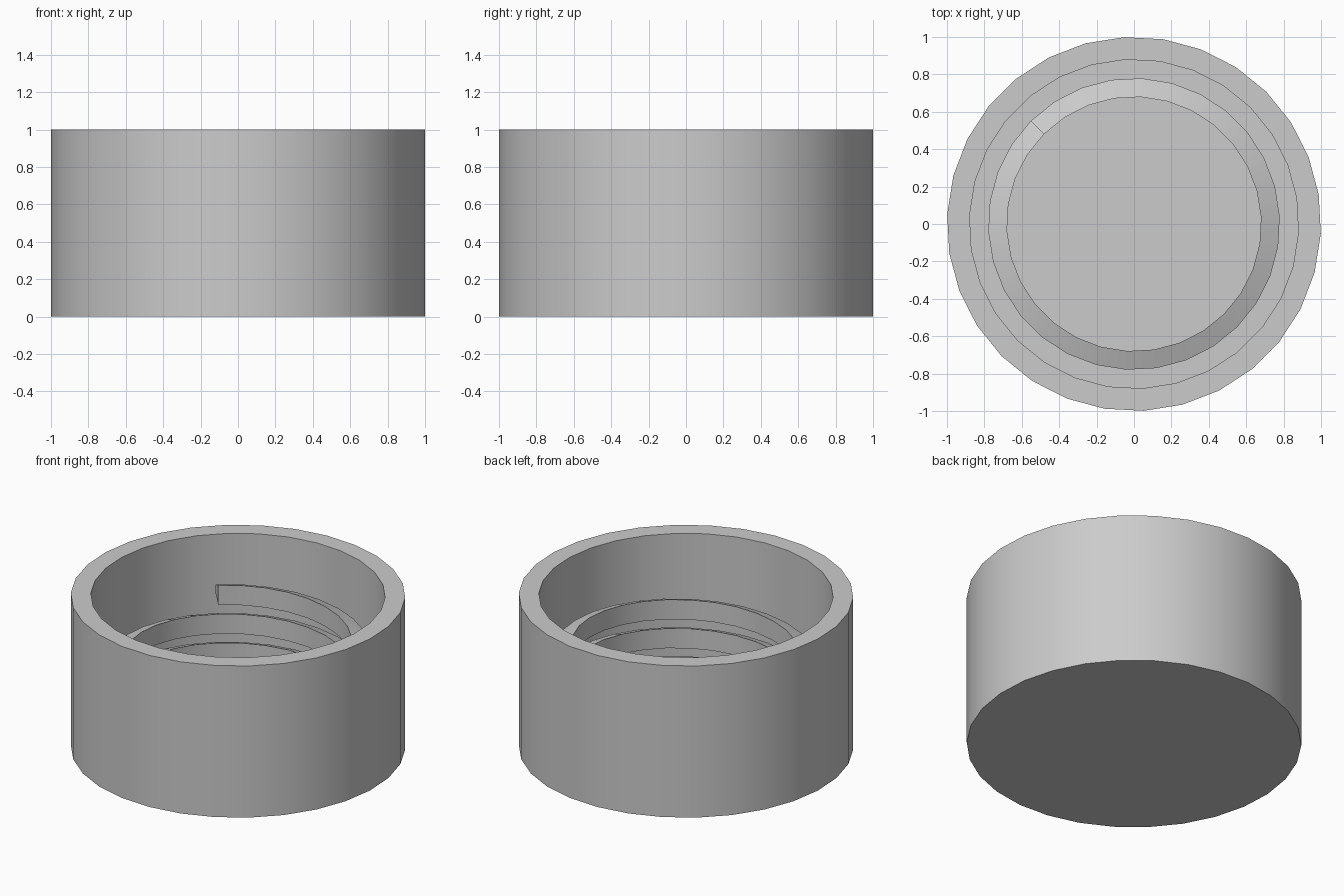
import bpy, bmesh, math
from mathutils import Matrix, Vector

cube = bpy.data.objects.get("Cube")
if cube:
    bpy.data.objects.remove(cube, do_unlink=True)

SIDES = 30                      # facets per turn
STEP = 2 * math.pi / SIDES
TURNS = 3
PITCH = 0.19
END_ANGLE = math.radians(135)   # where the thread stops at the top

grey = bpy.data.materials.new("plain grey")
grey.use_nodes = True
colour = (0.6, 0.6, 0.6, 1)
grey.diffuse_color = colour
grey.node_tree.nodes["Principled BSDF"].inputs["Base Color"].default_value = colour


def finish(bm, name):
    """Turn a bmesh into a smooth-shaded object with sharp edges kept."""
    bmesh.ops.recalc_face_normals(bm, faces=bm.faces)
    mesh = bpy.data.meshes.new(name)
    bm.to_mesh(mesh)
    bm.free()
    mesh.materials.append(grey)
    obj = bpy.data.objects.new(name, mesh)
    bpy.context.collection.objects.link(obj)
    bpy.ops.object.select_all(action='DESELECT')
    obj.select_set(True)
    bpy.context.view_layer.objects.active = obj
    bpy.ops.object.shade_smooth_by_angle(angle=math.radians(30))
    return obj


def bridge(bm, a, b):
    """Join two equal closed loops with quads."""
    for i in range(len(a)):
        j = (i + 1) % len(a)
        bm.faces.new((a[i], a[j], b[j], b[i]))


# Cup: outer wall, rim, inner wall and floor as stacked circles
cup = bmesh.new()
loops = []
for radius, z in ((1, 0), (1, 1), (0.88, 1), (0.88, 0.12)):
    loops.append([cup.verts.new(Matrix.Rotation(math.pi / 4 + i * STEP, 3, 'Z')
                                @ Vector((radius, 0, z))) for i in range(SIDES)])
for a, b in zip(loops, loops[1:]):
    bridge(cup, a, b)
cup.faces.new(loops[0])
cup.faces.new(loops[-1])
finish(cup, "cap_body")

# Thread: a section that is taller on the inside, swept up a right-handed helix
section = ((0.68, 0.625), (0.78, 0.665), (0.78, 0.715), (0.68, 0.755))
thread = bmesh.new()
rings = []
for i in range(TURNS * SIDES + 1):
    turn = Matrix.Rotation(END_ANGLE - i * STEP, 3, 'Z')
    drop = PITCH * i / SIDES
    rings.append([thread.verts.new(turn @ Vector((r, 0, z - drop))) for r, z in section])
for a, b in zip(rings, rings[1:]):
    bridge(thread, a, b)
thread.faces.new(rings[0])
thread.faces.new(rings[-1])
finish(thread, "inner_thread")
